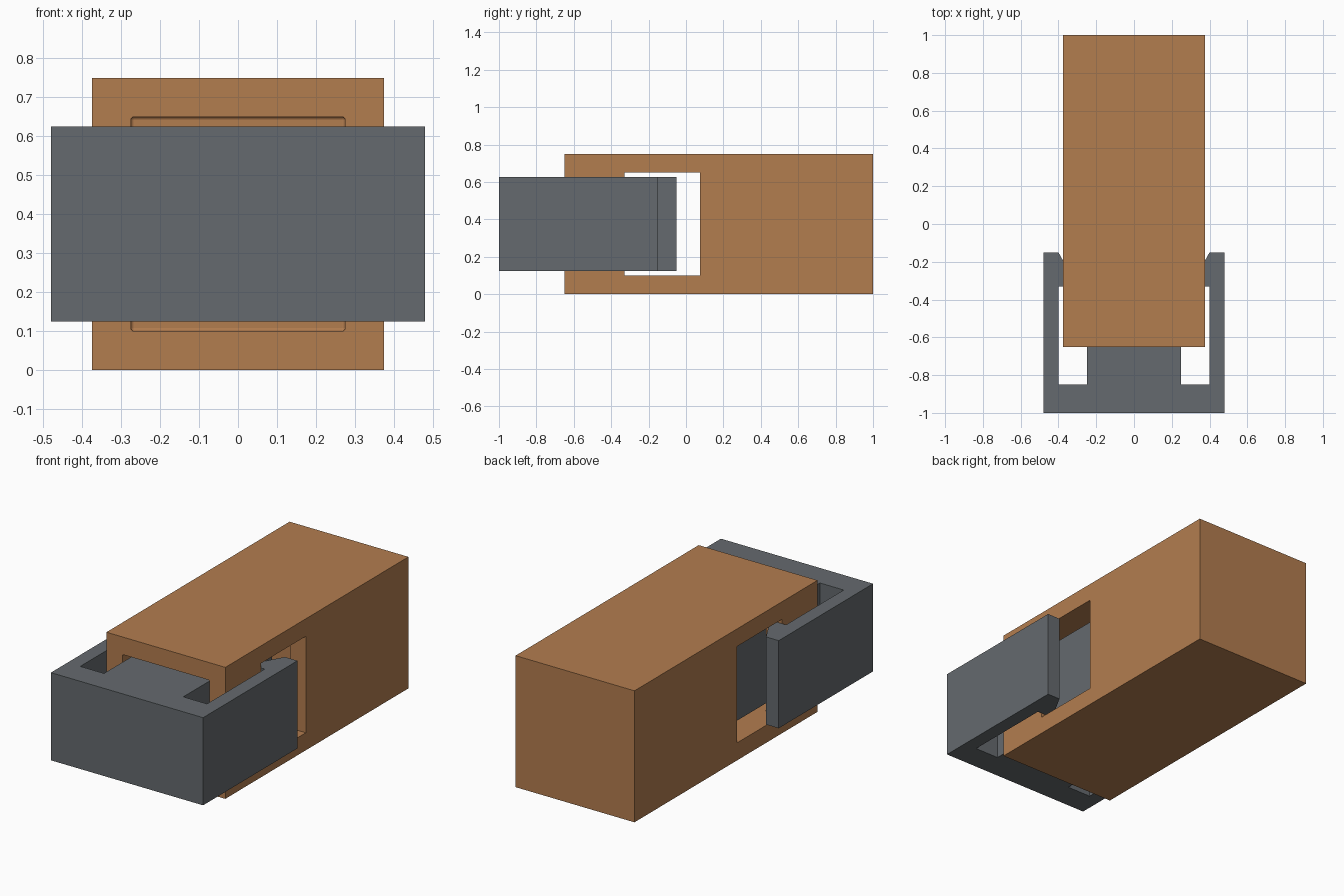
import bpy
import bmesh

old = bpy.data.objects.get("Cube")
if old:
    bpy.data.objects.remove(old, do_unlink=True)


def make_material(name, rgb):
    mat = bpy.data.materials.new(name)
    mat.use_nodes = True
    mat.diffuse_color = (*rgb, 1)
    mat.node_tree.nodes["Principled BSDF"].inputs["Base Color"].default_value = (*rgb, 1)
    return mat


def extrude_outline(name, outline, z0, z1, mat=None):
    """Prism raised from a plan outline between two heights."""
    bm = bmesh.new()
    face = bm.faces.new([bm.verts.new((x, y, z0)) for x, y in outline])
    grown = bmesh.ops.extrude_face_region(bm, geom=[face])["geom"]
    top = [v for v in grown if isinstance(v, bmesh.types.BMVert)]
    bmesh.ops.translate(bm, vec=(0, 0, z1 - z0), verts=top)
    bmesh.ops.recalc_face_normals(bm, faces=bm.faces)
    mesh = bpy.data.meshes.new(name)
    bm.to_mesh(mesh)
    bm.free()
    obj = bpy.data.objects.new(name, mesh)
    bpy.context.collection.objects.link(obj)
    if mat:
        mesh.materials.append(mat)
    return obj


def box(name, half_width, y0, y1, z0, z1, mat=None):
    w = half_width
    return extrude_outline(name, [(-w, y0), (w, y0), (w, y1), (-w, y1)], z0, z1, mat)


def activate(obj):
    bpy.context.view_layer.objects.active = obj


def cut(target, cutter):
    """Subtract a cutter from the target, then discard it."""
    cutter.hide_render = True
    mod = target.modifiers.new("cut", "BOOLEAN")
    mod.operation = "DIFFERENCE"
    mod.solver = "EXACT"
    mod.object = cutter
    activate(target)
    bpy.ops.object.modifier_apply(modifier=mod.name)
    bpy.data.objects.remove(cutter, do_unlink=True)


orange = make_material("warm orange", (0.45, 0.205, 0.078))
grey = make_material("slate grey", (0.13, 0.144, 0.156))

# Socket block with a front cavity and a window through both sides
socket = box("socket_block", 0.375, -0.65, 1.0, 0, 0.75, orange)

cavity = box("cavity_cutter", 0.275, -0.8, 0.1, 0.1, 0.65)
bevel = cavity.modifiers.new("soft_edges", "BEVEL")
bevel.width = 0.008
bevel.segments = 3
activate(cavity)
bpy.ops.object.modifier_apply(modifier=bevel.name)
cut(socket, cavity)
cut(socket, box("window_cutter", 0.6, -0.33, 0.075, 0.1, 0.65))

# Snap clip: base, central tongue and two hooked arms in one mirrored outline
half = [
    (0.48, -1.0), (0.48, -0.15),            # outer side of arm
    (0.40, -0.15), (0.30, -0.33),           # sloped hook
    (0.40, -0.33), (0.40, -0.85),           # catch and inner side of arm
    (0.25, -0.85), (0.25, -0.05),           # tongue
]
outline = half + [(-x, y) for x, y in reversed(half)]
extrude_outline("snap_clip", outline, 0.125, 0.625, grey)
